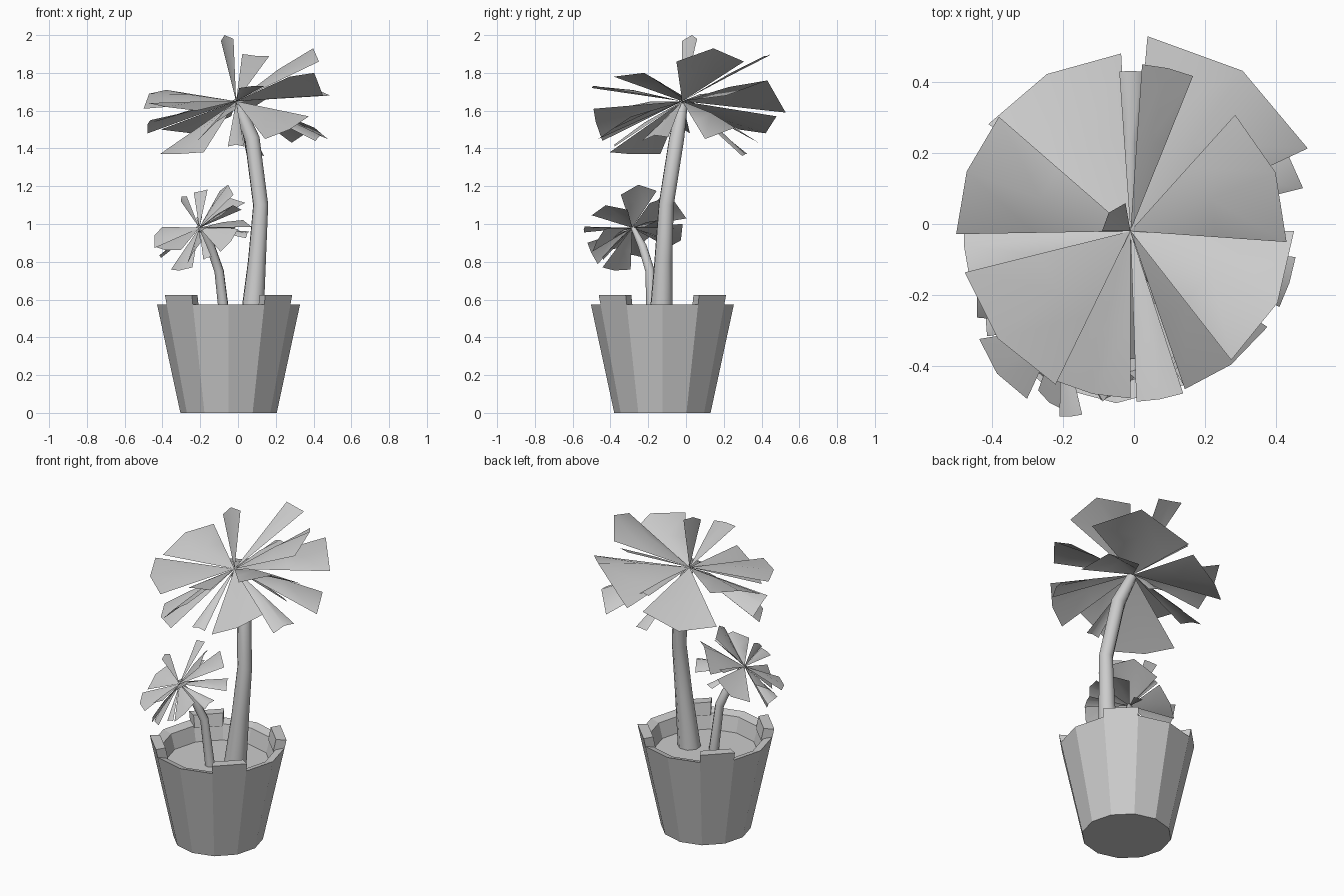
import bpy, bmesh, math
from mathutils import Vector, Matrix

if "Cube" in bpy.data.objects:
    bpy.data.objects.remove(bpy.data.objects["Cube"])

grey = bpy.data.materials.new("plain_grey")
grey.use_nodes = True
grey.diffuse_color = (0.6, 0.6, 0.6, 1)
grey.node_tree.nodes["Principled BSDF"].inputs["Base Color"].default_value = (0.6, 0.6, 0.6, 1)

SIDES = 12
POT = Vector((-0.05, -0.125, 0))


def finish(name, bm, smooth=False):
    bmesh.ops.recalc_face_normals(bm, faces=bm.faces)
    mesh = bpy.data.meshes.new(name)
    bm.to_mesh(mesh)
    bm.free()
    mesh.materials.append(grey)
    for poly in mesh.polygons:
        poly.use_smooth = smooth
    obj = bpy.data.objects.new(name, mesh)
    bpy.context.collection.objects.link(obj)


def pot_point(index, radius, z):
    a = math.tau * index / SIDES
    return POT + Vector((radius * math.cos(a), radius * math.sin(a), z))


def outer(z):
    return 0.255 + 0.215 * z


# Flowerpot: outer wall, rim and inner wall
bm = bmesh.new()
profile = [(outer(0), 0), (outer(0.575), 0.575), (0.325, 0.56), (0.3, 0.47)]
rings = [[bm.verts.new(pot_point(i, r, z)) for i in range(SIDES)] for r, z in profile]
for low, high in zip(rings, rings[1:]):
    for i in range(SIDES):
        j = (i + 1) % SIDES
        bm.faces.new((low[i], low[j], high[j], high[i]))
bm.faces.new(rings[0])
finish("flowerpot", bm)

# Soil surface
bm = bmesh.new()
bm.faces.new([bm.verts.new(pot_point(i, 0.3, 0.47)) for i in range(SIDES)])
finish("soil", bm)

# Raised blocks on every third side of the rim
for n in range(4):
    bm = bmesh.new()
    block = [bm.verts.new(pot_point(3 * n + 1 + step, r, z))
             for z in (0.55, 0.625) for step, r in
             ((0, outer(z)), (1, outer(z)), (1, outer(z) - 0.06), (0, outer(z) - 0.06))]
    base, top = block[:4], block[4:]
    bm.faces.new(base)
    bm.faces.new(top)
    for i in range(4):
        j = (i + 1) % 4
        bm.faces.new((base[i], base[j], top[j], top[i]))
    finish(f"rim_block_{n + 1}", bm)


# Tapered bent stems: each point is x, y, z, radius
def stem(name, points):
    curve = bpy.data.curves.new(name, "CURVE")
    curve.dimensions = "3D"
    curve.bevel_depth = 1
    curve.bevel_resolution = 2
    curve.use_fill_caps = True
    spline = curve.splines.new("POLY")
    spline.points.add(len(points) - 1)
    for p, (x, y, z, r) in zip(spline.points, points):
        p.co = (x, y, z, 1)
        p.radius = r
    spline.use_smooth = True
    curve.materials.append(grey)
    obj = bpy.data.objects.new(name, curve)
    bpy.context.collection.objects.link(obj)
    bpy.ops.object.select_all(action="DESELECT")
    obj.select_set(True)
    bpy.context.view_layer.objects.active = obj
    bpy.ops.object.convert(target="MESH")
    bpy.ops.object.shade_smooth_by_angle(angle=math.radians(50))


stem("large_trunk", [(0.07, -0.135, 0.45, 0.067), (0.1, -0.12, 0.8, 0.05),
                     (0.12, -0.105, 1.1, 0.042), (0.075, -0.05, 1.45, 0.042),
                     (0, -0.02, 1.63, 0.03)])
stem("small_trunk", [(-0.065, -0.18, 0.45, 0.03), (-0.1, -0.19, 0.75, 0.026),
                     (-0.145, -0.23, 0.88, 0.024), (-0.2, -0.28, 0.98, 0.013)])

# Leaves: heading, half spread, reach, heights of the left, middle and right tip
LEAVES = [
    (55, 30, 0.55, -0.06, 0.11, 0.03),
    (77, 9, 0.47, 0.25, 0.24, 0.24),
    (90, 4, 0.45, 0, 0.01, 0),
    (118, 25, 0.5, -0.15, -0.17, -0.08),
    (160, 21, 0.49, -0.04, 0.04, 0.06),
    (185, 10, 0.47, -0.1, -0.12, -0.17),
    (219, 25, 0.48, -0.05, -0.03, -0.01),
    (221, 25, 0.42, -0.27, -0.28, -0.28),
    (257, 13, 0.47, -0.04, -0.11, -0.21),
    (270, 7, 0.36, -0.24, -0.23, -0.24),
    (280, 8, 0.48, 0.08, 0.08, 0.07),
    (307, 18, 0.47, -0.08, -0.15, -0.2),
    (334, 26, 0.46, 0.03, 0.15, 0.13),
    (342, 9, 0.47, -0.19, -0.18, -0.21),
    (22, 26, 0.44, 0.21, 0.28, 0.21),
    (34, 20, 0.5, -0.22, -0.14, -0.2),
    (73, 8, 0.35, -0.28, -0.28, -0.29),
    (140, 40, 0.08, 0.32, 0.35, 0.33),
]


def crown(name, placement):
    for n, (heading, spread, reach, *tips) in enumerate(LEAVES):
        bm = bmesh.new()
        root = bm.verts.new((0, 0, 0))
        rows = []
        for along, bow in ((0.55, 0.015), (1, 0)):
            row = []
            for side, rise in zip((1, 0, -1), tips):
                a = math.radians(heading + side * spread)
                row.append(bm.verts.new((math.cos(a) * reach * along,
                                         math.sin(a) * reach * along,
                                         rise * along + bow * (1 - abs(side)))))
            rows.append(row)
        inner, tip = rows
        for i in range(2):
            bm.faces.new((root, inner[i + 1], inner[i]))
            bm.faces.new((inner[i], inner[i + 1], tip[i + 1], tip[i]))
        bm.transform(placement)
        finish(f"{name}_{n + 1}", bm, smooth=True)


# The small crown is the same plant, about half size and leaning
lean = Matrix.Rotation(math.radians(14), 4, "X") @ Matrix.Rotation(math.radians(-20), 4, "Y")
crown("large_leaf", Matrix.Translation((-0.01, -0.02, 1.65)))
crown("small_leaf", Matrix.Translation((-0.205, -0.285, 0.98)) @ lean @ Matrix.Scale(0.53, 4))
